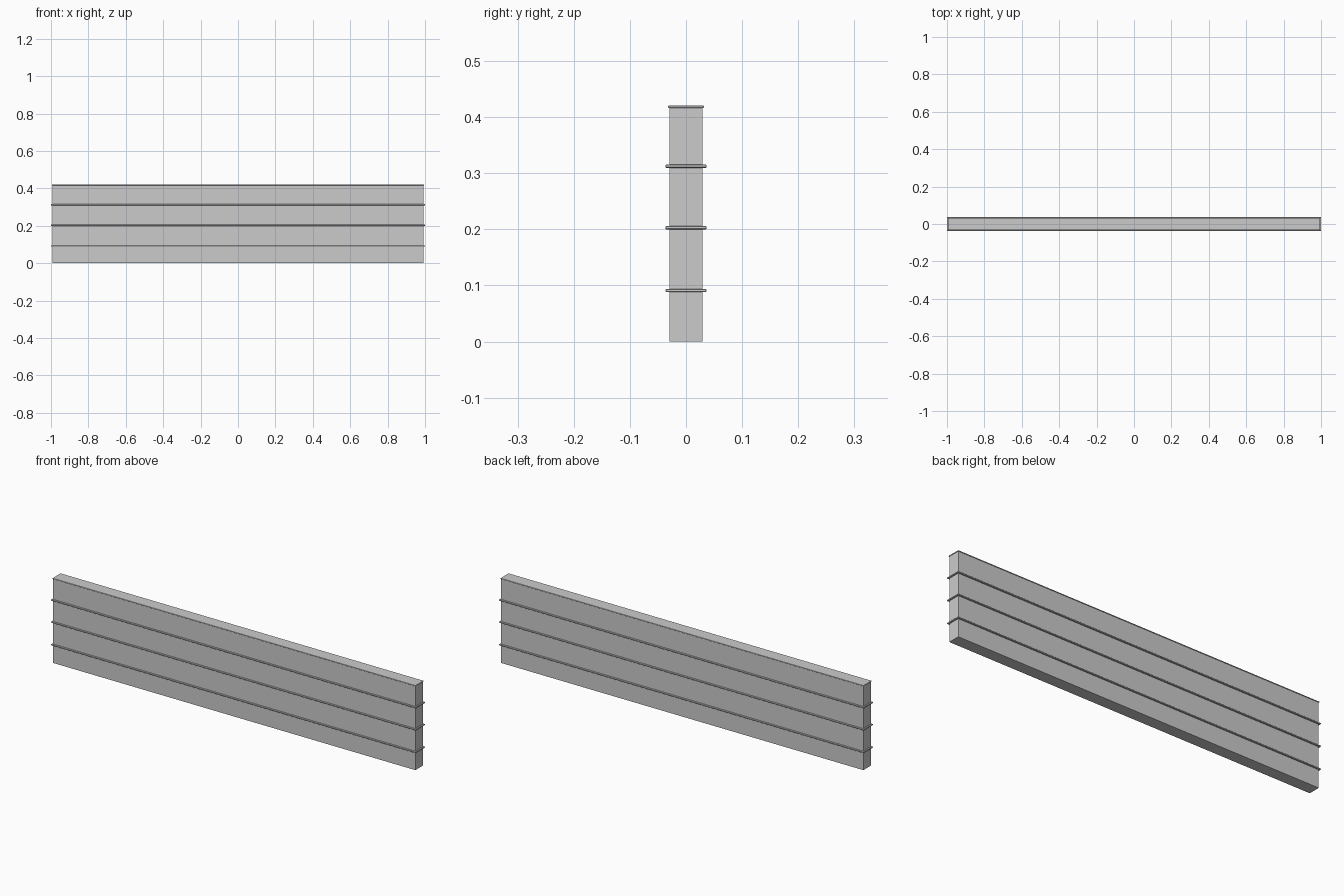
import bpy

if "Cube" in bpy.data.objects:
    bpy.data.objects.remove(bpy.data.objects["Cube"])


def box(name, half_x, half_y, z0, z1, bevel=0.0):
    bpy.ops.mesh.primitive_cube_add(size=1, location=(0, 0, (z0 + z1) / 2))
    ob = bpy.context.object
    ob.name = name
    ob.scale = (2 * half_x, 2 * half_y, z1 - z0)
    bpy.ops.object.transform_apply(location=False, rotation=False, scale=True)
    if bevel:
        mod = ob.modifiers.new("Bevel", 'BEVEL')
        mod.width = bevel
        mod.segments = 1
    return ob


# Main upright panel
box("panel", 0.993, 0.0295, 0.0, 0.42)

# Thin raised bands wrapping the panel
for i, z in enumerate((0.091, 0.203, 0.3125)):
    box(f"band_{i + 1}", 1.0, 0.0365, z - 0.003, z + 0.003, 0.0012)

# Slim lip around the top edge
box("top_lip", 0.9955, 0.032, 0.4165, 0.4205, 0.001)
